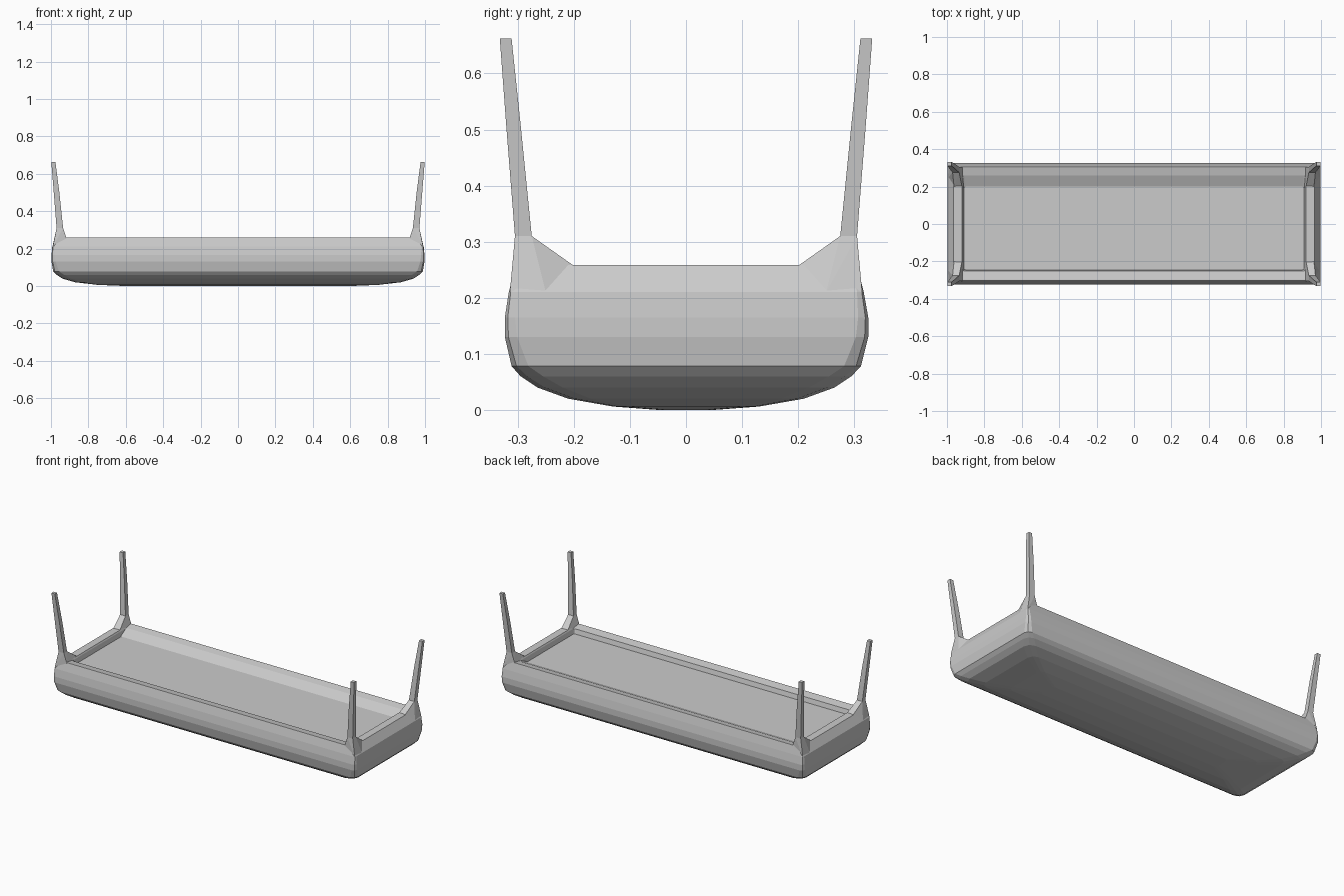
import bpy, bmesh, math

if "Cube" in bpy.data.objects:
    bpy.data.objects.remove(bpy.data.objects["Cube"])


def make_object(name, bm):
    bmesh.ops.recalc_face_normals(bm, faces=bm.faces)
    mesh = bpy.data.meshes.new(name)
    bm.to_mesh(mesh)
    bm.free()
    obj = bpy.data.objects.new(name, mesh)
    bpy.context.collection.objects.link(obj)
    return obj


def ring(bm, hx, hy_front, hy_back, r, z, seg=2):
    """Rounded rectangle of vertices at height z."""
    verts = []
    for k, (sx, sy) in enumerate([(1, 1), (-1, 1), (-1, -1), (1, -1)]):
        cx = sx * (hx - r)
        cy = (hy_back - r) if sy > 0 else -(hy_front - r)
        for i in range(seg + 1):
            a = math.pi / 2 * (k + i / seg)
            verts.append(bm.verts.new((cx + r * math.cos(a), cy + r * math.sin(a), z)))
    return verts


# Body: bulging underside, near-vertical walls, rim and shallow recess
# (half length, front half depth, back half depth, corner radius, height)
sections = [
    (0.60, 0.05, 0.05, 0.02, 0.000),
    (0.75, 0.13, 0.13, 0.03, 0.006),
    (0.87, 0.21, 0.21, 0.04, 0.020),
    (0.94, 0.265, 0.265, 0.045, 0.040),
    (0.970, 0.295, 0.295, 0.04, 0.060),
    (0.988, 0.311, 0.312, 0.030, 0.078),
    (0.997, 0.323, 0.325, 0.022, 0.130),
    (0.997, 0.323, 0.325, 0.018, 0.165),
    (0.993, 0.316, 0.317, 0.012, 0.210),
    (0.965, 0.303, 0.305, 0.010, 0.258),
    (0.920, 0.298, 0.300, 0.010, 0.258),
    (0.916, 0.252, 0.260, 0.010, 0.250),
    (0.910, 0.245, 0.200, 0.010, 0.223),
]
bm = bmesh.new()
rings = [ring(bm, *s) for s in sections]
for a, b in zip(rings, rings[1:]):
    n = len(a)
    for i in range(n):
        bm.faces.new((a[i], a[(i + 1) % n], b[(i + 1) % n], b[i]))
bm.faces.new(rings[0][::-1])
bm.faces.new(rings[-1])
make_object("body", bm)

# Leg stages: x inner, x outer, y inner, y outer, z
leg_stages = [
    (0.935, 0.970, 0.275, 0.305, 0.31),
    (0.955, 0.985, 0.294, 0.320, 0.50),
    (0.976, 0.998, 0.311, 0.332, 0.662),
]
# Points where the corner bracket meets the body
bracket_base = [
    (0.990, 0.314, 0.210), (0.962, 0.20, 0.257), (0.920, 0.20, 0.255),
    (0.915, 0.304, 0.250), (0.920, 0.25, 0.235), (0.992, 0.25, 0.210),
]


def quad(x0, x1, y0, y1, z):
    return [(x0, y0, z), (x1, y0, z), (x1, y1, z), (x0, y1, z)]


for ny, sy in (("front", -1), ("back", 1)):
    for nx, sx in (("left", -1), ("right", 1)):
        # Leg
        bm = bmesh.new()
        levels = [[bm.verts.new((sx * x, sy * y, z)) for x, y, z in quad(*s)]
                  for s in leg_stages]
        for a, b in zip(levels, levels[1:]):
            for i in range(4):
                j = (i + 1) % 4
                bm.faces.new((a[i], a[j], b[j], b[i]))
        bm.faces.new(levels[0])
        bm.faces.new(levels[-1])
        make_object(f"leg_{ny}_{nx}", bm)

        # Corner bracket flaring from the rim up into the leg
        bm = bmesh.new()
        for x, y, z in bracket_base + quad(*leg_stages[0]):
            bm.verts.new((sx * x, sy * y, z))
        bmesh.ops.convex_hull(bm, input=bm.verts)
        inside = [v for v in bm.verts if not v.link_faces]
        bmesh.ops.delete(bm, geom=inside, context='VERTS')
        make_object(f"corner_bracket_{ny}_{nx}", bm)
